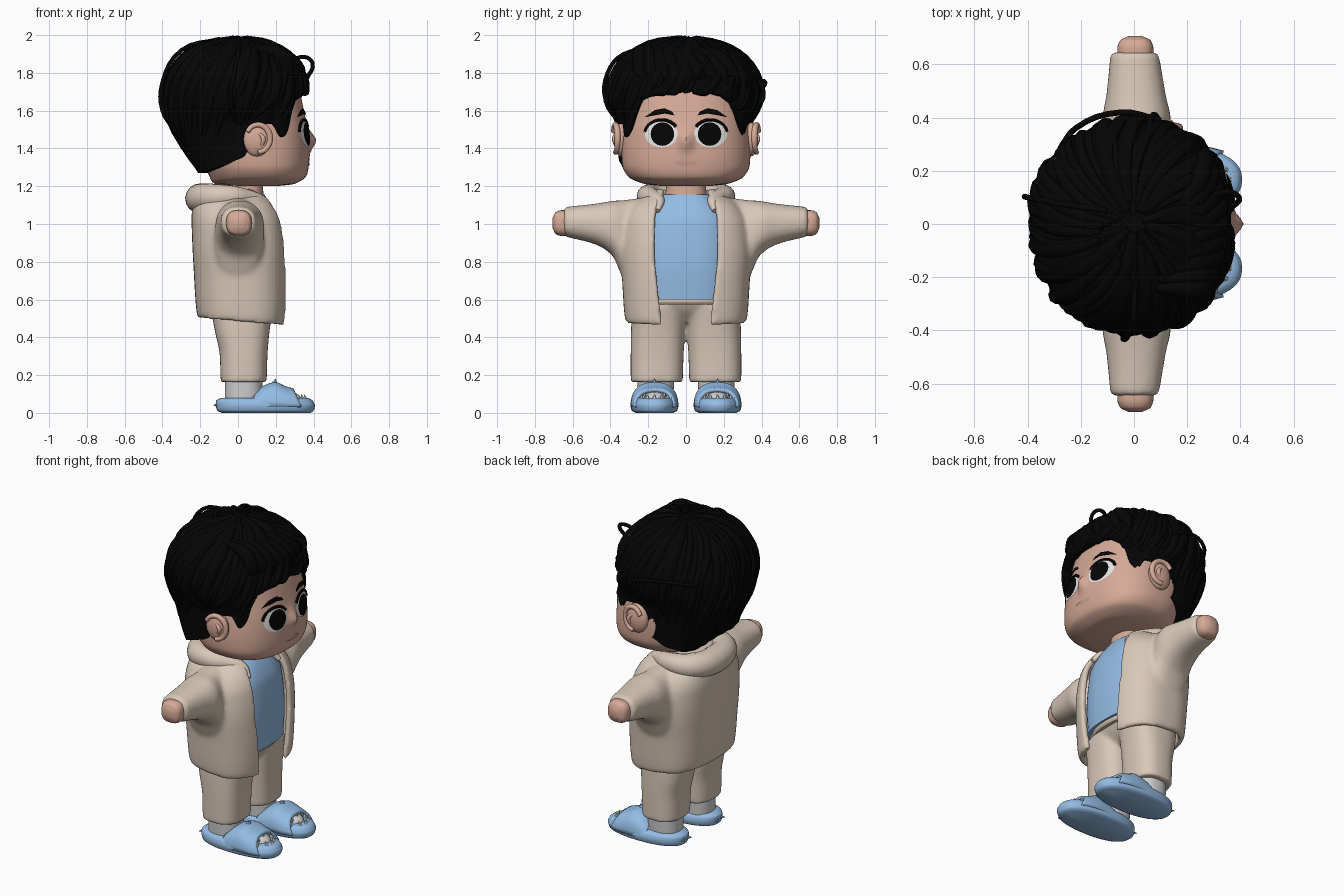
import bpy, bmesh, math, random
from math import sin, cos, pi, radians
from mathutils import Vector

random.seed(4)
if "Cube" in bpy.data.objects:
    bpy.data.objects.remove(bpy.data.objects["Cube"])
parts = []


def material(name, r, g, b):
    m = bpy.data.materials.new(name)
    m.use_nodes = True
    m.diffuse_color = (r, g, b, 1)
    m.node_tree.nodes["Principled BSDF"].inputs["Base Color"].default_value = (r, g, b, 1)
    return m


skin = material("skin", .67, .40, .31)
lip = material("lip", .58, .34, .27)
black = material("black hair", .0015, .0015, .0015)
white = material("eye white", .78, .78, .77)
beige = material("beige cloth", .69, .58, .48)
blue = material("light blue", .295, .50, .77)
grey = material("sock grey", .64, .64, .64)


def finish(name, bm, mat):
    bmesh.ops.remove_doubles(bm, verts=bm.verts, dist=.0002)
    bmesh.ops.recalc_face_normals(bm, faces=bm.faces)
    me = bpy.data.meshes.new(name)
    bm.to_mesh(me)
    bm.free()
    me.materials.append(mat)
    ob = bpy.data.objects.new(name, me)
    bpy.context.collection.objects.link(ob)
    parts.append(ob)
    return ob


def absorb(bm, ob):
    """Copy an object's evaluated surface into bm and delete the object."""
    me = bpy.data.meshes.new_from_object(ob.evaluated_get(bpy.context.evaluated_depsgraph_get()))
    bm.from_mesh(me)
    bpy.data.objects.remove(ob)
    bpy.data.meshes.remove(me)


def fuse(name, obs, mat, smooth):
    """Melt overlapping pieces into one soft garment."""
    bm = bmesh.new()
    for ob in obs:
        parts.remove(ob)
        absorb(bm, ob)
    ob = finish(name, bm, mat)
    m = ob.modifiers.new("fuse", "REMESH")
    m.mode, m.voxel_size, m.use_smooth_shade = "VOXEL", .011, True
    m = ob.modifiers.new("soften", "SMOOTH")
    m.factor, m.iterations = .5, smooth


def interp(rows, p):
    """Monotone cubic through rows of (parameter, values...)."""
    p = min(max(p, rows[0][0]), rows[-1][0])
    i = max(k for k in range(len(rows) - 1) if rows[k][0] <= p)

    def slope(k, j):
        if k <= 0 or k >= len(rows) - 1:
            k = min(max(k, 1), len(rows) - 1)
            return (rows[k][j] - rows[k-1][j]) / (rows[k][0] - rows[k-1][0])
        a = (rows[k][j] - rows[k-1][j]) / (rows[k][0] - rows[k-1][0])
        b = (rows[k+1][j] - rows[k][j]) / (rows[k+1][0] - rows[k][0])
        return 2 * a * b / (a + b) if a * b > 0 else 0
    h = rows[i+1][0] - rows[i][0]
    t = (p - rows[i][0]) / h
    return [(2*t**3 - 3*t*t + 1) * rows[i][j] + (3*t*t - 2*t**3) * rows[i+1][j]
            + h * ((t**3 - 2*t*t + t) * slope(i, j) + (t**3 - t*t) * slope(i+1, j))
            for j in range(1, len(rows[0]))]


def steps(rows, sub=4):
    ps = [a[0] + (b[0] - a[0]) * k / sub for a, b in zip(rows, rows[1:]) for k in range(sub)]
    return ps + [rows[-1][0]]


def power(v, n):
    return math.copysign(abs(v) ** (2 / n), v)


def skin_rings(name, rings, mat, closed=True, caps=True):
    bm = bmesh.new()
    vs = [[bm.verts.new(p) for p in r] for r in rings]
    n = len(vs[0])
    for a, b in zip(vs, vs[1:]):
        for k in range(n if closed else n - 1):
            bm.faces.new((a[k], a[(k+1) % n], b[(k+1) % n], b[k]))
    if caps:
        bm.faces.new(vs[0])
        bm.faces.new(vs[-1])
    return finish(name, bm, mat)


def loft(name, rows, mat, axis="z", n=2.3, side=1, count=40):
    """Rows are (position, centre, radius, centre, radius)."""
    rings = []
    for p in steps(rows):
        c, r, d, q = interp(rows, p)
        uv = [(c + r * power(cos(2*pi*k/count), n), d + q * power(sin(2*pi*k/count), n))
              for k in range(count)]
        rings.append([(u, v * side, p) if axis == "z" else (u, p * side, v) for u, v in uv])
    return skin_rings(name, rings, mat)


def tube(name, pts, mat, res=4, bevel=3):
    """Smooth tube through (x, y, z, radius) points."""
    cu = bpy.data.curves.new(name, "CURVE")
    cu.dimensions = "3D"
    cu.bevel_depth, cu.bevel_resolution, cu.resolution_u = 1, bevel, res
    cu.use_fill_caps = True
    sp = cu.splines.new("BEZIER")
    sp.bezier_points.add(len(pts) - 1)
    for b, p in zip(sp.bezier_points, pts):
        b.co, b.radius = p[:3], p[3]
        b.handle_left_type = b.handle_right_type = "AUTO"
    tmp = bpy.data.objects.new(name, cu)
    bpy.context.collection.objects.link(tmp)
    bm = bmesh.new()
    absorb(bm, tmp)
    return finish(name, bm, mat)


def ball(name, loc, size, mat):
    bm = bmesh.new()
    bmesh.ops.create_uvsphere(bm, u_segments=28, v_segments=16, radius=1)
    for v in bm.verts:
        v.co = Vector(loc) + Vector(a * b for a, b in zip(v.co, size))
    return finish(name, bm, mat)


def spike(name, base, tip, r, mat):
    tube(name, [(*base, r), (*tip, .001)], mat, 2, 1)


# Head, with the nose pulled out of the face
HEAD = [(1.20, .1, .10, 0, .12), (1.212, .09, .21, 0, .22), (1.25, .105, .255, 0, .305),
        (1.31, .10, .275, 0, .337), (1.4, .085, .292, 0, .342), (1.5, .07, .30, 0, .335),
        (1.62, .04, .305, 0, .325), (1.75, .02, .29, 0, .31), (1.88, 0, .18, 0, .2)]
head = loft("head", HEAD, skin, n=2.4, count=160)
for v in head.data.vertices:
    if v.co.x > .2:
        v.co.x += .04 * math.exp(-(v.co.y / .035) ** 2 - ((v.co.z - 1.442) / .045) ** 2)
loft("neck", [(1.08, .04, .1, 0, .12), (1.23, .04, .09, 0, .1)], skin)


def face_point(y, z, off):
    c, r, _, q = interp(HEAD, z)
    return c + r * (1 - abs(y / q) ** 2.4) ** (1 / 2.4) + off, y, z


def face_plate(name, outline, mat, off):
    """Thin plate following the face, from a (y, z) outline."""
    cy, cz = (sum(p[j] for p in outline) / len(outline) for j in (0, 1))
    skin_rings(name, [[face_point(cy + (y - cy) * s, cz + (z - cz) * s, off) for y, z in outline]
                      for s in (1, .97, .7, .4, .1)], mat)


def oval(y, z, a, b):
    return [(y + a * cos(k*pi/18), z + b * sin(k*pi/18)) for k in range(36)]


# Face details
for side, s in (("left", 1), ("right", -1)):
    y = .13 * s
    face_plate(side + "_eye_white", oval(y, 1.476, .087, .07), white, .005)
    face_plate(side + "_pupil", oval(y - .005*s, 1.476, .062, .062), black, .009)
    tube(side + "_eyelash", [(*face_point(y + .088*cos(a)*s, 1.478 + .073*sin(a), .003), .009)
                             for a in [pi*k/14 + .15 for k in range(12)]], black, 2, 1)
    brow = [(.06, 1.575), (.075, 1.596), (.115, 1.613), (.165, 1.603), (.22, 1.565), (.16, 1.577), (.11, 1.585)]
    face_plate(side + "_eyebrow", [(a*s, b) for a, b in brow], black, .009)
    # Ears
    ball(side + "_ear", (.1, .345*s, 1.448), (.075, .038, .09), skin)
    tube(side + "_ear_rim", [(.105 + .064*cos(a), (.374 - .012*cos(a))*s, 1.452 + .073*sin(a), r)
                             for a, r in [(radians(-90 + 30*k), .017 - .001*abs(k - 4)) for k in range(9)]], skin)
    tube(side + "_ear_fold", [(.12, .37*s, 1.41, .008), (.135, .38*s, 1.45, .013),
                              (.11, .373*s, 1.48, .007)], skin)
face_plate("mouth", oval(0, 1.322, .062, .014), lip, .005)

# Hair cap with a hairline that varies around the head
LINE = [(0, 1.70), (25, 1.70), (36, 1.65), (44, 1.5), (52, 1.46), (61, 1.53), (77, 1.53),
        (86, 1.36), (105, 1.30), (130, 1.27), (180, 1.27)]


def hair_point(th, s, lift=0):
    deg = abs(math.degrees((th + pi) % (2*pi) - pi))
    low = interp(LINE, deg)[0]
    mid = max(1.66, low)
    if s < .6:
        z = mid + (1.985 - mid) * max(0, cos(s / .6 * pi/2)) ** .9
    else:
        z = mid + (low - mid) * (s - .6) / .4
    k = (1 - min(1, max(0, (z - 1.66) / .325)) ** 2.1) ** (1/2.1)
    d = max(0, 1.66 - z)
    t = min(d / .14, 1)
    t = t*t*(3 - 2*t)
    c, n = cos(th), 2.15 + .35 * t
    near, back = 1 - .15 * t * (1 - max(0, c)), 1 - .47 * (d / .39) ** 1.8
    k *= near + (back - near) * min(0, c) ** 2
    k *= 1 + .012 * sin(19*th + 6*s) * min(1, 4*s)
    return Vector(((.365 if c > 0 else .385) * power(c, n) * (k + lift),
                   (.403 - .01 * sin(th)) * power(sin(th), n) * (k + lift), z + lift * .3 * (1 - s)))


def ring(s, shrink=1):
    pts = [hair_point(2*pi*j/180, s) for j in range(180)]
    return [(v.x * shrink, v.y * shrink, v.z) for v in pts]


skin_rings("hair_cap", [ring(max(.005, k / 30)) for k in range(31)] + [ring(1, .85)], black)

# Hair locks sweeping out from the crown
for i in range(72):
    th, turn = 2*pi*i/72 + random.uniform(-.05, .05), random.uniform(.3, .8)
    r, end = random.uniform(.02, .036), random.uniform(.68, .92)
    start = random.uniform(.03, .16)
    pts = []
    for k in range(6):
        u = k / 5
        v = hair_point(th + turn * (1 - u), start + (end - start) * u, -.02)
        pts.append((*v, r * (.3 + .7 * sin(pi * min(1, u * .85 + .15)))))
    tube("hair_lock", pts, black, 3, 2)
# Fringe swept from the side parting over the forehead
for i in range(9):
    y = -.24 + .06 * i
    x = .325 - y * y
    tube("fringe_lock", [(.08, y*.5 - .12, 1.935, .015), (.23, y*.8 - .05, 1.89, .045),
                         (x - .005, y, 1.81, .04), (x, y + .04, 1.73, .015)], black)
# Loose strands
LOOSE = [[(-.1, .05, 1.98), (-.3, .08, 1.92), (-.4, .1, 1.75), (-.4, .1, 1.6), (-.34, .08, 1.5)],
         [(.28, .1, 1.86), (.35, .12, 1.885), (.395, .1, 1.85), (.365, .06, 1.77)],
         [(0, -.2, 1.92), (.0, -.33, 1.9), (-.02, -.415, 1.8), (-.04, -.425, 1.65), (.0, -.35, 1.53)],
         [(.05, .3, 1.85), (.06, .38, 1.77), (.08, .41, 1.67), (.1, .37, 1.62)],
         [(.1, .39, 1.7), (-.05, .42, 1.75), (-.22, .36, 1.75), (-.28, .28, 1.72)]]
for pts in LOOSE:
    tube("loose_strand", [(*p, .011) for p in pts], black)

# Shirt and waistband
loft("shirt", [(.6, .02, .205, 0, .25), (.8, .01, .222, 0, .26), (1.0, 0, .213, 0, .25),
               (1.09, -.005, .185, 0, .2), (1.155, .01, .13, 0, .13)], blue, n=2.8)
loft("waistband", [(.575, .015, .19, 0, .25), (.59, .015, .2, 0, .25), (.615, .015, .19, 0, .25)], beige)

# Jacket body, open at the front
JACKET = [(.485, .02, .214, .3, .125), (.52, .02, .222, .308, .13), (.7, .018, .232, .32, .152),
          (.85, .012, .234, .33, .166), (1.0, 0, .228, .315, .163), (1.08, -.015, .21, .275, .153),
          (1.14, -.03, .175, .2, .125), (1.175, -.03, .12, .14, .11)]
rings = []
for p in steps(JACKET):
    c, rx, ry, gap = interp(JACKET, p)
    t0 = math.asin((gap / ry) ** 1.4)
    row = []
    for k in range(61):
        t = t0 + (2*pi - 2*t0) * k / 60
        x = c + rx * power(cos(t), 2.8)
        row.append((x, ry * power(sin(t), 2.8), p - x * .09 * max(0, 1 - (p - .485) / .3)))
    rings.append(row)
body = skin_rings("jacket_body", rings, beige, closed=False, caps=False)
mod = body.modifiers.new("thickness", "SOLIDIFY")
mod.thickness, mod.offset = .036, 0
sleeves = [loft("sleeve", [(.2, 0, .12, .9, .24), (.305, 0, .125, .9, .23), (.34, .005, .13, .925, .2),
                           (.39, .01, .13, .978, .145), (.48, .008, .113, 1.0, .108),
                           (.647, .002, .091, 1.012, .078)], beige, "y", 2.3, s) for s in (1, -1)]
fuse("jacket", [body] + sleeves, beige, 18)

# Trousers
legs = [loft("trouser_leg", [(.163, .03, .122, .155, .138), (.3, .03, .126, .153, .14),
                             (.44, .022, .146, .148, .143), (.57, .02, .168, .142, .142)],
             beige, n=2.6, side=s) for s in (1, -1)]
seat = loft("trouser_seat", [(.48, .02, .09, 0, .2), (.54, .02, .145, 0, .26), (.61, .015, .187, 0, .275)],
            beige, n=2.6)
fuse("trousers", legs + [seat], beige, 8)

# Hood resting on the shoulders
half = [(.185, .15, 1.07, .012), (.13, .14, 1.12, .028), (.07, .165, 1.135, .042), (-.04, .2, 1.145, .06),
        (-.15, .16, 1.14, .075)]
tube("hood_roll", half + [(-.2, 0, 1.135, .08)] + [(x, -y, z, r) for x, y, z, r in half[::-1]],
     beige, 8, 6)
ball("hood_back", (-.1, 0, 1.13), (.15, .2, .06), beige)

STRAP = [(.07, .106, .1, .4), (.12, .114, .135, .2), (.2, .116, .152, 0), (.27, .113, .135, -.3),
         (.335, .098, .118, -.5)]
for side, s in (("left", 1), ("right", -1)):
    # Hand and sock
    loft(side + "_hand", [(.6, .005, .068, 1.005, .068), (.66, .005, .068, 1.005, .068),
                          (.69, .005, .058, 1.005, .058), (.707, .005, .025, 1.005, .025)], skin, "y", 2.6, s)
    loft(side + "_sock", [(.05, .03, .1, .16, .09), (.2, .03, .1, .16, .1)], grey, side=s)
    ball(side + "_sock_foot", (.15, .165*s, .075), (.185, .09, .055), grey)
    # Slide sandal: sole, slanted strap, fin, tail and teeth
    loft(side + "_sole", [(0, .15, .235, .167, .1), (.012, .145, .255, .167, .12), (.04, .145, .262, .167, .127),
                          (.065, .14, .255, .167, .12), (.078, .14, .235, .167, .105)], blue, side=s)
    arch = []
    for p in steps(STRAP):
        wide, high, lean = interp(STRAP, p)
        rise = [(high - .03) * power(sin(pi*k/20), 2.5) for k in range(21)]
        arch.append([(p + lean * h, (.167 + wide * power(cos(pi*k/20), 2.5)) * s, .03 + h)
                     for k, h in enumerate(rise)])
    strap = skin_rings(side + "_strap", arch, blue, closed=False, caps=False)
    m = strap.modifiers.new("thickness", "SOLIDIFY")
    m.thickness, m.offset = .022, 0
    spike(side + "_fin", (.19, .167*s, .145), (.2, .167*s, .182), .025, blue)
    for d in (-.04, .04):
        spike(side + "_tail", (-.09, .167*s, .045), (-.13, (.167 + d)*s, .04), .02, blue)
    for k in range(4, 17, 3):
        x, y, z = arch[-1][k]
        spike(side + "_upper_tooth", (x, y, z - .008), (x + .008, y, z - .03), .01, white)
    for a in (-50, -25, 0, 25, 50):
        x, y = .2 + .16*cos(radians(a)), .167 + .09*sin(radians(a))
        spike(side + "_lower_tooth", (x, y*s, .07), (x - .01, y*s, .098), .014, white)

# Smooth shading with sharp creases kept
bpy.ops.object.select_all(action="DESELECT")
for ob in parts:
    ob.select_set(True)
bpy.context.view_layer.objects.active = parts[0]
bpy.ops.object.shade_smooth_by_angle(angle=radians(45))
